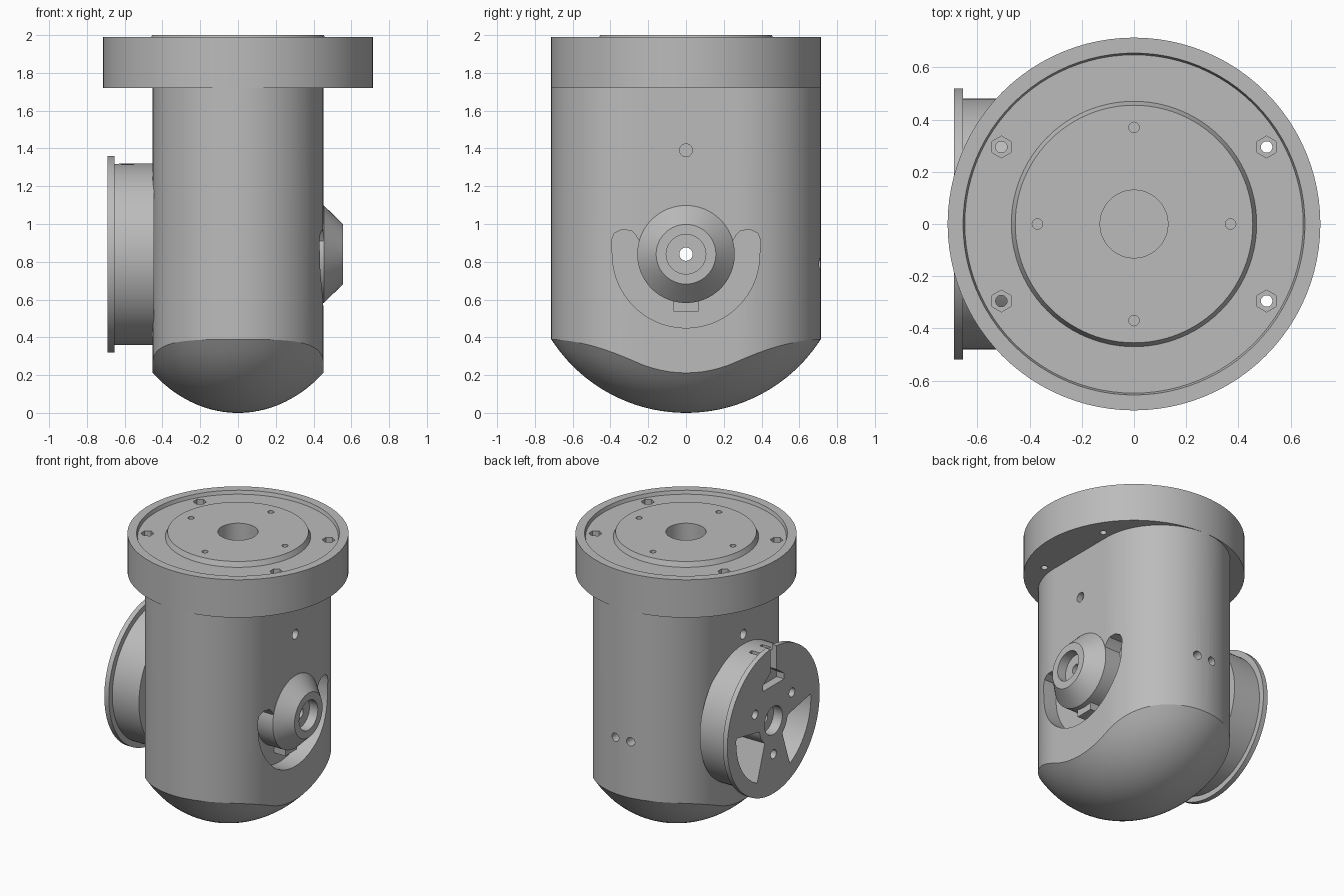
import bpy, bmesh, math
from mathutils import Vector

cube = bpy.data.objects.get("Cube")
if cube:
    bpy.data.objects.remove(cube, do_unlink=True)

grey = bpy.data.materials.new("machined_grey")
grey.use_nodes = True
grey.diffuse_color = (0.5, 0.5, 0.5, 1)
grey.node_tree.nodes["Principled BSDF"].inputs["Base Color"].default_value = (0.5, 0.5, 0.5, 1)

AXIS_Z = 0.84  # height of the cross shaft
PLACE = {
    "X": lambda u, v, d: Vector((d, u, v)),
    "Y": lambda u, v, d: Vector((u, d, v)),
    "Z": lambda u, v, d: Vector((u, v, d)),
}


def finish(name, bm):
    bmesh.ops.remove_doubles(bm, verts=bm.verts, dist=1e-5)
    bmesh.ops.recalc_face_normals(bm, faces=bm.faces)
    mesh = bpy.data.meshes.new(name)
    bm.to_mesh(mesh)
    bm.free()
    mesh.materials.append(grey)
    obj = bpy.data.objects.new(name, mesh)
    bpy.context.collection.objects.link(obj)
    return obj


def loft(name, rings):
    """Skin closed rings of equal length and cap both ends."""
    bm = bmesh.new()
    loops = [[bm.verts.new(p) for p in ring] for ring in rings]
    n = len(loops[0])
    for a, b in zip(loops, loops[1:]):
        for i in range(n):
            j = (i + 1) % n
            bm.faces.new((a[i], a[j], b[j], b[i]))
    bm.faces.new(loops[0])
    bm.faces.new(loops[-1])
    return finish(name, bm)


def arc(r, a0, a1, n, cu=0, cv=0):
    angles = [math.radians(a0 + (a1 - a0) * i / n) for i in range(n + 1)]
    return [(cu + r * math.cos(a), cv + r * math.sin(a)) for a in angles]


def circle(r, n=48, cu=0, cv=0):
    return arc(r, 0, 360, n, cu, cv)[:-1]


def box2d(u0, u1, v0, v1):
    return [(u0, v0), (u1, v0), (u1, v1), (u0, v1)]


def prism(pts, lo, hi, axis, name="cutter"):
    return loft(name, [[PLACE[axis](u, v, d) for u, v in pts] for d in (lo, hi)])


def turned(name, profile, axis, cv=0, n=96):
    return loft(name, [[PLACE[axis](u, v, d) for u, v in circle(r, n, 0, cv)] for r, d in profile])


def cut(obj, cutters):
    for c in cutters:
        c.hide_render = True
        mod = obj.modifiers.new("cut", "BOOLEAN")
        mod.operation = "DIFFERENCE"
        mod.solver = "EXACT"
        mod.object = c
        bpy.context.view_layer.objects.active = obj
        bpy.ops.object.modifier_apply(modifier=mod.name)
        bpy.data.objects.remove(c, do_unlink=True)


def side_hole(r, lo, hi, y=0, z=AXIS_Z):
    return prism(circle(r, 32, y, z), lo, hi, "X")


# Body: obround column closed by an ellipsoidal dome
HALF, STRAIGHT = 0.452, 0.262
outline = arc(HALF, 0, 180, 40, 0, STRAIGHT) + arc(HALF, 180, 360, 40, 0, -STRAIGHT)
# subdivide the flat sides so the dome edge can curve along them
flat = [STRAIGHT * (1 - 2 * i / 12) for i in range(1, 12)]
outline = (outline[:41] + [(-HALF, y) for y in flat]
           + outline[41:] + [(HALF, -y) for y in flat])


def dome(x, y, a=0.684, b=0.849):
    return b * (1 - math.sqrt(1 - (x / a) ** 2 - (y / b) ** 2))


rings = [[Vector((x * t, y * t, dome(x * t, y * t))) for x, y in outline]
         for t in [0.01] + [i / 16 for i in range(1, 17)]]
rings.append([Vector((x, y, 1.75)) for x, y in outline])
body = loft("body", rings)

# Crescent pocket around the boss, cross bores and rear screw holes
pocket = (arc(0.39, 180, 360, 48) + [(0.395, 0.07), (0.38, 0.11), (0.34, 0.13), (0.29, 0.125), (0.265, 0.1), (0.248, 0.07)]
          + [(-0.248, 0.07), (-0.265, 0.1), (-0.29, 0.125), (-0.34, 0.13), (-0.38, 0.11), (-0.395, 0.07)])
cutters = [prism([(u, v + AXIS_Z) for u, v in pocket], 0.33, 0.6, "X"),
           side_hole(0.035, -1, 1),
           side_hole(0.018, -1, 1, z=1.39),
           prism(circle(0.13), 0.5, 2.1, "Z")]
for s in (-1, 1):
    cutters.append(side_hole(0.034, s * 0.41, s * 0.6, z=1.39))
    cutters.append(prism(circle(0.03, 24, s * 0.06, 0.79), 0.6, 0.9, "Y"))
cut(body, cutters)

# Mounting flange with recessed ring and raised centre disc
flange = turned("mounting_flange", [(0.3, 1.72), (0.714, 1.72), (0.714, 1.99), (0.655, 1.99),
                                    (0.648, 1.965), (0.47, 1.965), (0.455, 2.0), (0.2, 2.0)], "Z")
cutters = [prism(circle(0.13), 1.6, 2.1, "Z")]
for sx in (-1, 1):
    for sy in (-1, 1):
        cutters.append(prism(circle(0.022, 24, sx * 0.508, sy * 0.295), 1.6, 2.1, "Z"))
        hexagon = arc(0.042, 30, 390, 6, sx * 0.508, sy * 0.295)[:-1]
        cutters.append(prism(hexagon, 1.86, 2.1, "Z"))
    cutters.append(prism(circle(0.02, 24, sx * 0.37, 0), 1.8, 2.1, "Z"))
    cutters.append(prism(circle(0.02, 24, 0, sx * 0.37), 1.8, 2.1, "Z"))
cut(flange, cutters)

# Conical shaft boss
boss = turned("shaft_boss", [(0.258, 0.32), (0.258, 0.455), (0.158, 0.556)], "X", AXIS_Z)
cut(boss, [side_hole(0.105, 0.49, 0.7), side_hole(0.035, 0, 1)])
boss_key = prism(box2d(-0.065, 0.065, 0.538, 0.6), 0.32, 0.42, "X", "boss_key")

# Drive wheel with rim, spoke windows, bolt holes and keyed slot
wheel = turned("drive_wheel", [(0.48, -0.445), (0.48, -0.655), (0.52, -0.655), (0.52, -0.69)], "X", AXIS_Z)
cutters = [side_hole(0.1, -0.8, -0.62), side_hole(0.035, -1, 0)]
for a in (30, 150, 270):
    u, v = arc(0.24, a, a, 1)[0]
    cutters.append(side_hole(0.032, -0.8, -0.5, u, v + AXIS_Z))
for a in (210, 330):
    window = arc(0.42, a - 34, a + 34, 20, 0, AXIS_Z) + arc(0.16, a + 22, a - 22, 10, 0, AXIS_Z)
    cutters.append(prism(window, -0.8, -0.46, "X"))
slot = [(-0.12, 0.25), (0.12, 0.25), (0.12, 0.29), (0.035, 0.35), (0.035, 0.6), (-0.035, 0.6), (-0.035, 0.35), (-0.12, 0.29)]
cutters.append(prism([(u, v + AXIS_Z) for u, v in slot], -0.8, -0.63, "X"))
for s in (-1, 1):
    cutters.append(prism(box2d(-0.62, -0.55, s * 0.06 - 0.015, s * 0.06 + 0.015), 1.27, 1.4, "Z"))
cut(wheel, cutters)

# Smooth curved walls while keeping machined edges crisp
for obj in (body, flange, boss, boss_key, wheel):
    bpy.ops.object.select_all(action="DESELECT")
    obj.select_set(True)
    bpy.context.view_layer.objects.active = obj
    bpy.ops.object.shade_smooth_by_angle(angle=math.radians(25))
